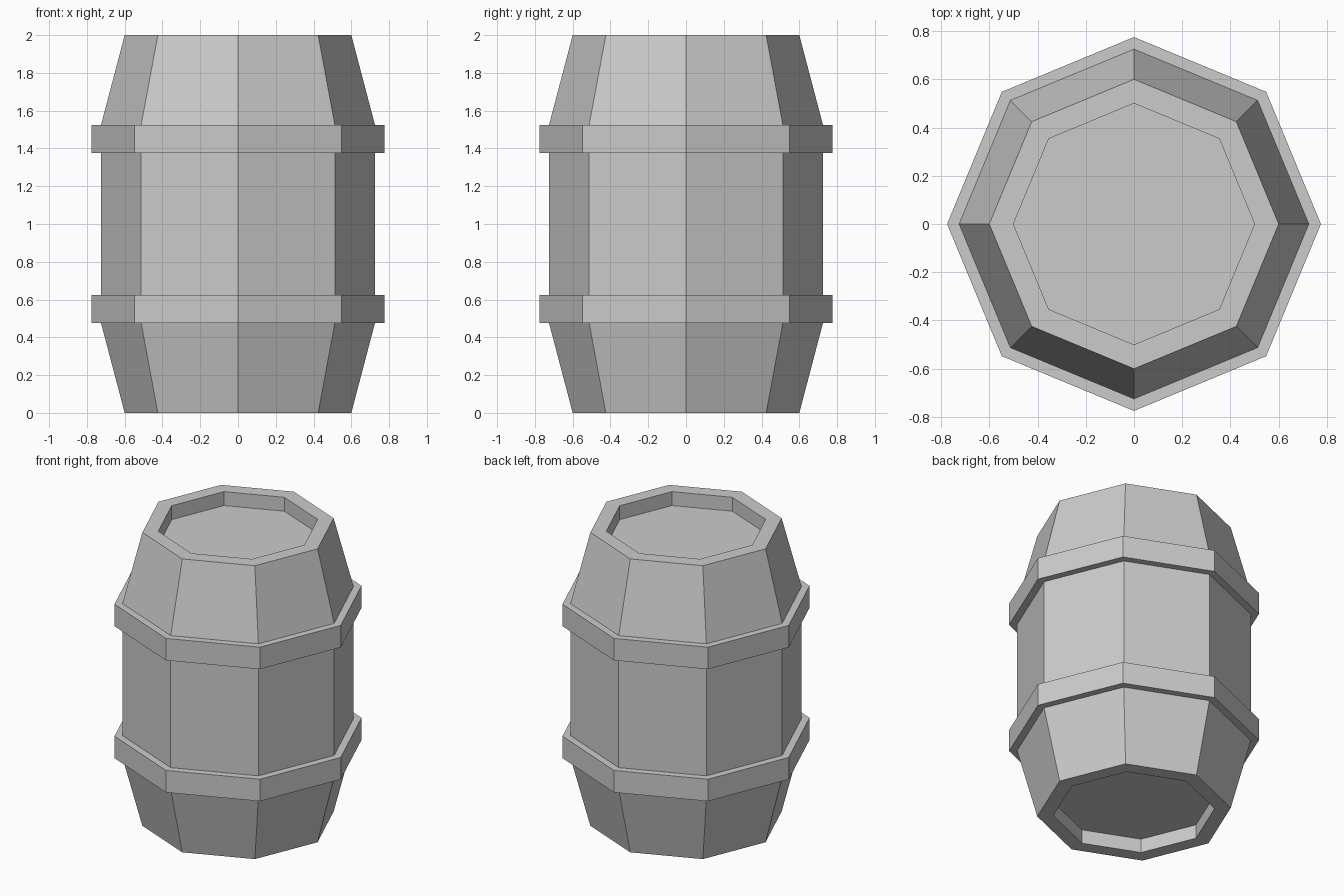
import bpy, bmesh, math

if "Cube" in bpy.data.objects:
    bpy.data.objects.remove(bpy.data.objects["Cube"])

SIDES = 8


def lathe(name, profile, closed=False):
    """Spin an (r, z) profile into an eight-sided solid; cap ends unless closed."""
    bm = bmesh.new()
    rings = []
    for r, z in profile:
        rings.append([bm.verts.new((r * math.cos(math.tau * i / SIDES),
                                    r * math.sin(math.tau * i / SIDES), z))
                      for i in range(SIDES)])
    pairs = list(zip(rings, rings[1:]))
    if closed:
        pairs.append((rings[-1], rings[0]))
    else:
        bm.faces.new(rings[0][::-1])
        bm.faces.new(rings[-1])
    for a, b in pairs:
        for i in range(SIDES):
            j = (i + 1) % SIDES
            bm.faces.new((a[i], a[j], b[j], b[i]))
    bmesh.ops.recalc_face_normals(bm, faces=bm.faces)
    mesh = bpy.data.meshes.new(name)
    bm.to_mesh(mesh)
    bm.free()
    obj = bpy.data.objects.new(name, mesh)
    bpy.context.collection.objects.link(obj)
    return obj


# Barrel body: lower half profile mirrored upward, with recessed ends
lower = [(0.5, 0.095), (0.5, 0.0), (0.6, 0.0), (0.725, 0.475)]
upper = [(r, 2.0 - z) for r, z in reversed(lower)]
lathe("barrel_body", lower + upper)

# Hoops around the barrel, sunk slightly into the body
for name, z in (("lower_hoop", 0.475), ("upper_hoop", 1.375)):
    lathe(name, [(0.71, z), (0.775, z), (0.775, z + 0.15), (0.71, z + 0.15)],
          closed=True)
